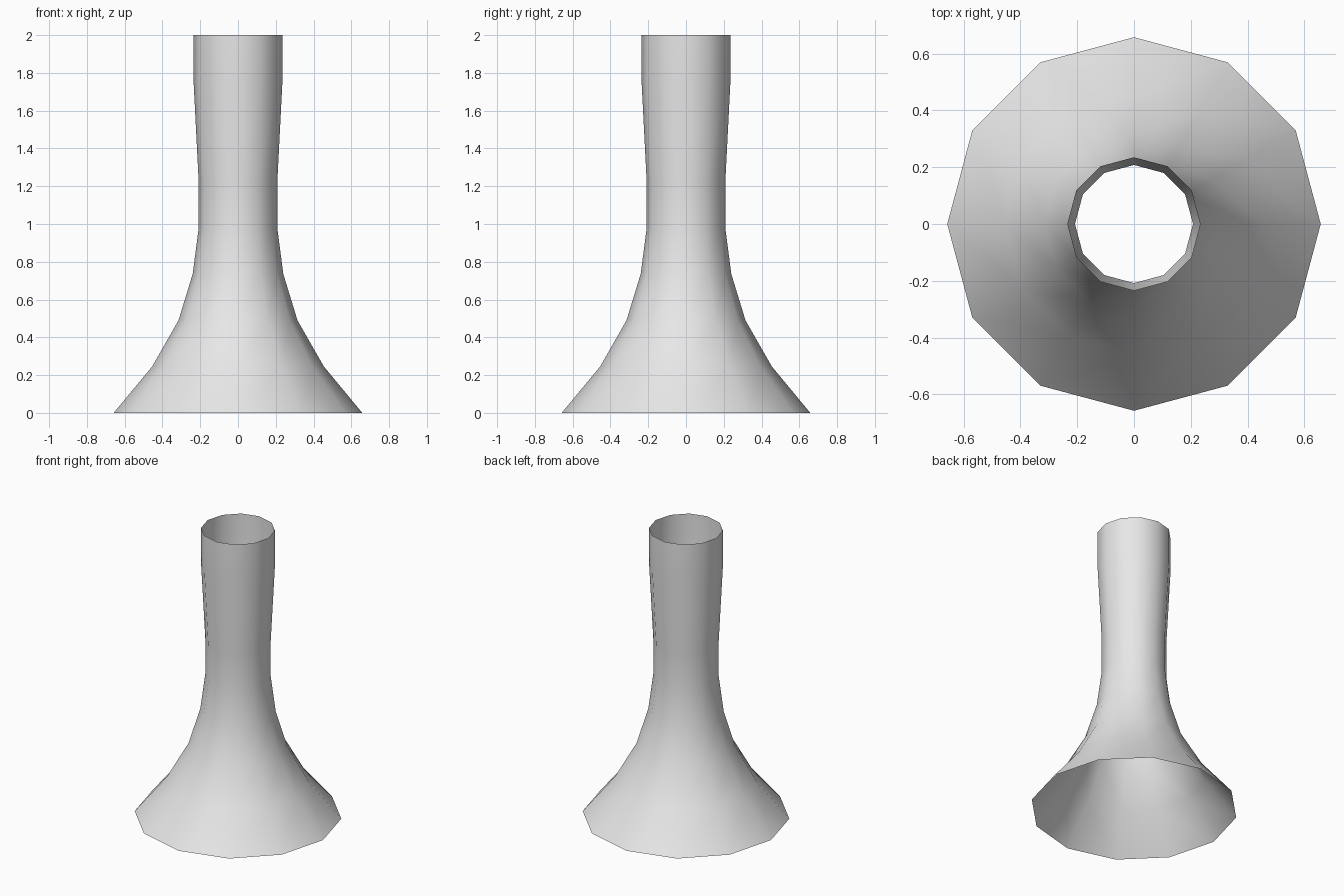
import bpy
import bmesh
from math import cos, sin, tau

cube = bpy.data.objects.get("Cube")
if cube:
    bpy.data.objects.remove(cube, do_unlink=True)

SIDES = 12
# radius and height, from the flared foot to the open rim
PROFILE = [(0.658, 0), (0.455, 0.245), (0.315, 0.49), (0.24, 0.735),
           (0.208, 0.98), (0.208, 1.22), (0.235, 1.75), (0.235, 2)]

# plain grey
grey = bpy.data.materials.new("light_grey")
grey.use_nodes = True
colour = (0.8, 0.8, 0.8, 1)
grey.diffuse_color = colour
grey.node_tree.nodes["Principled BSDF"].inputs["Base Color"].default_value = colour

# flared tube, open at both ends
bm = bmesh.new()
rings = [[bm.verts.new((r * cos(tau * i / SIDES), r * sin(tau * i / SIDES), z))
          for i in range(SIDES)] for r, z in PROFILE]
for low, high in zip(rings, rings[1:]):
    for i in range(SIDES):
        j = (i + 1) % SIDES
        face = bm.faces.new((low[i], low[j], high[j], high[i]))
        face.smooth = True

mesh = bpy.data.meshes.new("flared_tube")
bm.to_mesh(mesh)
bm.free()
mesh.materials.append(grey)
tube = bpy.data.objects.new("flared_tube", mesh)
bpy.context.collection.objects.link(tube)
